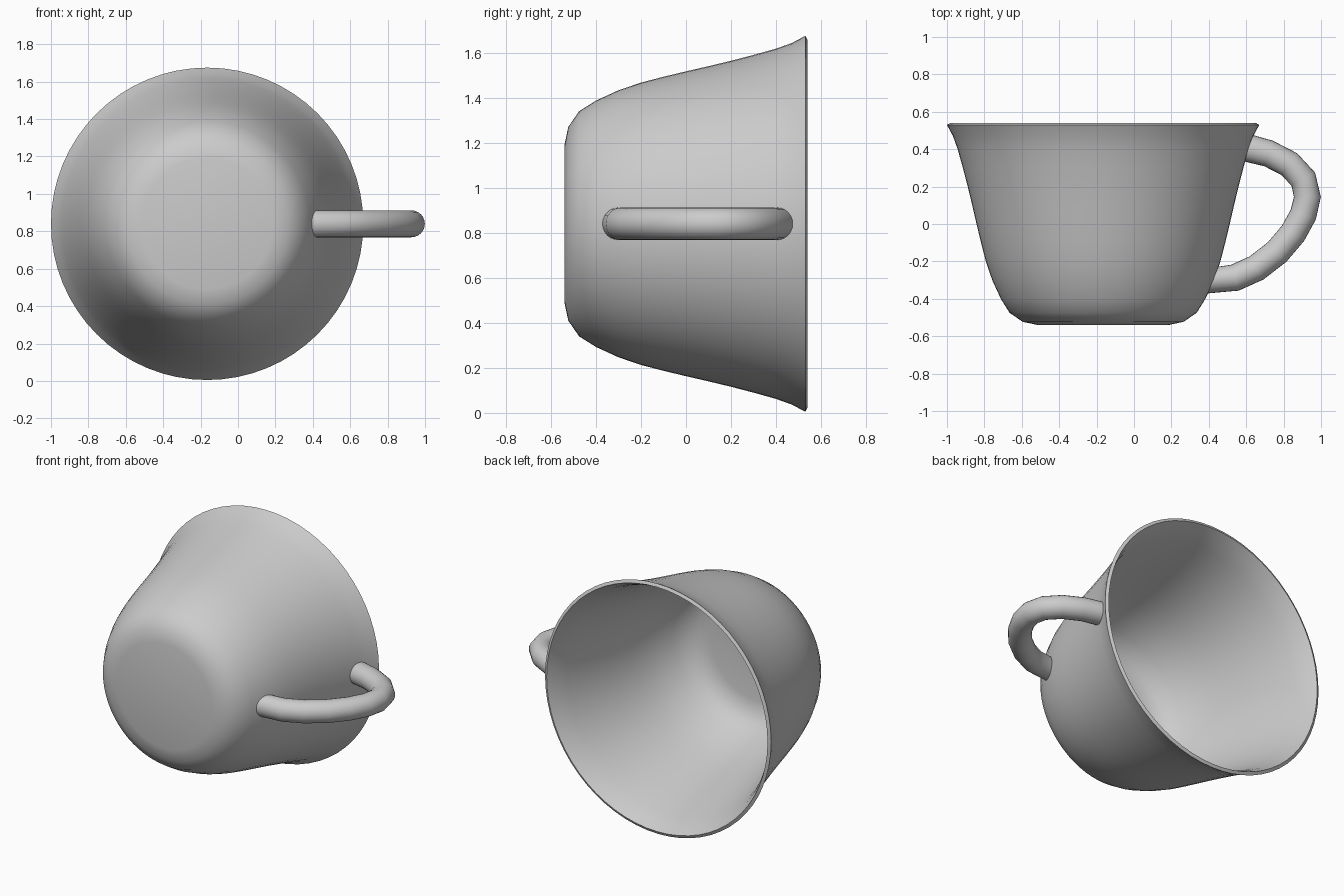
import bpy, bmesh, math
from mathutils import Vector

if "Cube" in bpy.data.objects:
    bpy.data.objects.remove(bpy.data.objects["Cube"])

CX, CZ = -0.165, 0.84          # axis of the cup, which lies along y

grey = bpy.data.materials.new("plain_grey")
grey.use_nodes = True
colour = (0.6, 0.6, 0.6, 1)
grey.diffuse_color = colour
grey.node_tree.nodes["Principled BSDF"].inputs["Base Color"].default_value = colour

# Outer wall as (y, radius), from base to rim
PROFILE = [(-0.54, 0.35), (-0.523, 0.43), (-0.475, 0.5), (-0.4, 0.547),
           (-0.3, 0.593), (-0.2, 0.627), (-0.1, 0.653), (0, 0.677),
           (0.1, 0.7), (0.2, 0.724), (0.3, 0.75), (0.4, 0.778),
           (0.47, 0.803), (0.53, 0.835)]


def wall_radius(y):
    for (y0, r0), (y1, r1) in zip(PROFILE, PROFILE[1:]):
        if y <= y1:
            return r0 + (r1 - r0) * (y - y0) / (y1 - y0)
    return PROFILE[-1][1]


def bridge(bm, rings):
    for a, b in zip(rings, rings[1:]):
        n = len(a)
        for i in range(n):
            j = (i + 1) % n
            bm.faces.new((a[i], a[j], b[j], b[i]))


def finish(name, bm):
    bmesh.ops.recalc_face_normals(bm, faces=bm.faces)
    mesh = bpy.data.meshes.new(name)
    bm.to_mesh(mesh)
    bm.free()
    obj = bpy.data.objects.new(name, mesh)
    bpy.context.collection.objects.link(obj)
    mesh.materials.append(grey)
    bpy.ops.object.select_all(action='DESELECT')
    obj.select_set(True)
    bpy.context.view_layer.objects.active = obj
    return obj


# Cup body: one lathed skin, thickened inwards
bm = bmesh.new()
SEG = 64
rings = []
for y, r in PROFILE:
    angles = [math.tau * i / SEG for i in range(SEG)]
    rings.append([bm.verts.new((CX + r * math.cos(a), y, CZ + r * math.sin(a)))
                  for a in angles])
bridge(bm, rings)
bm.faces.new(rings[0])
bmesh.ops.recalc_face_normals(bm, faces=bm.faces)
# make the open skin face outwards
base = max(bm.faces, key=lambda f: len(f.verts))
if base.normal.y > 0:
    bmesh.ops.reverse_faces(bm, faces=bm.faces)
mesh_cup = finish("cup_body", bm)
solid = mesh_cup.modifiers.new("wall", 'SOLIDIFY')
solid.thickness = 0.022
solid.offset = -1
bpy.ops.object.modifier_apply(modifier=solid.name)
bpy.ops.object.shade_smooth_by_angle(angle=math.radians(40))

# Handle: round tube swept along a loop, ends trimmed to the wall
PATH = [(0.58, 0.405), (0.72, 0.377), (0.83, 0.32), (0.905, 0.24),
        (0.927, 0.145), (0.905, 0.05), (0.85, -0.05), (0.765, -0.15),
        (0.655, -0.235), (0.54, -0.287), (0.43, -0.3)]
TUBE, SIDES = 0.072, 24
points = [Vector((x, y, CZ)) for x, y in PATH]
bm = bmesh.new()
rings = []
last = len(points) - 1
for k, p in enumerate(points):
    along = (points[min(k + 1, last)] - points[max(k - 1, 0)]).normalized()
    side = along.cross(Vector((0, 0, 1)))
    ring = []
    for i in range(SIDES):
        a = math.tau * i / SIDES
        v = p + TUBE * (math.cos(a) * side + math.sin(a) * Vector((0, 0, 1)))
        if k in (0, last):
            r = wall_radius(v.y) - 0.006
            v.x = CX + math.sqrt(r * r - (v.z - CZ) ** 2)
        ring.append(bm.verts.new(v))
    rings.append(ring)
bridge(bm, rings)
for ring in (rings[0], rings[-1]):
    bm.faces.new(ring)
finish("handle", bm)
bpy.ops.object.shade_smooth_by_angle(angle=math.radians(40))
